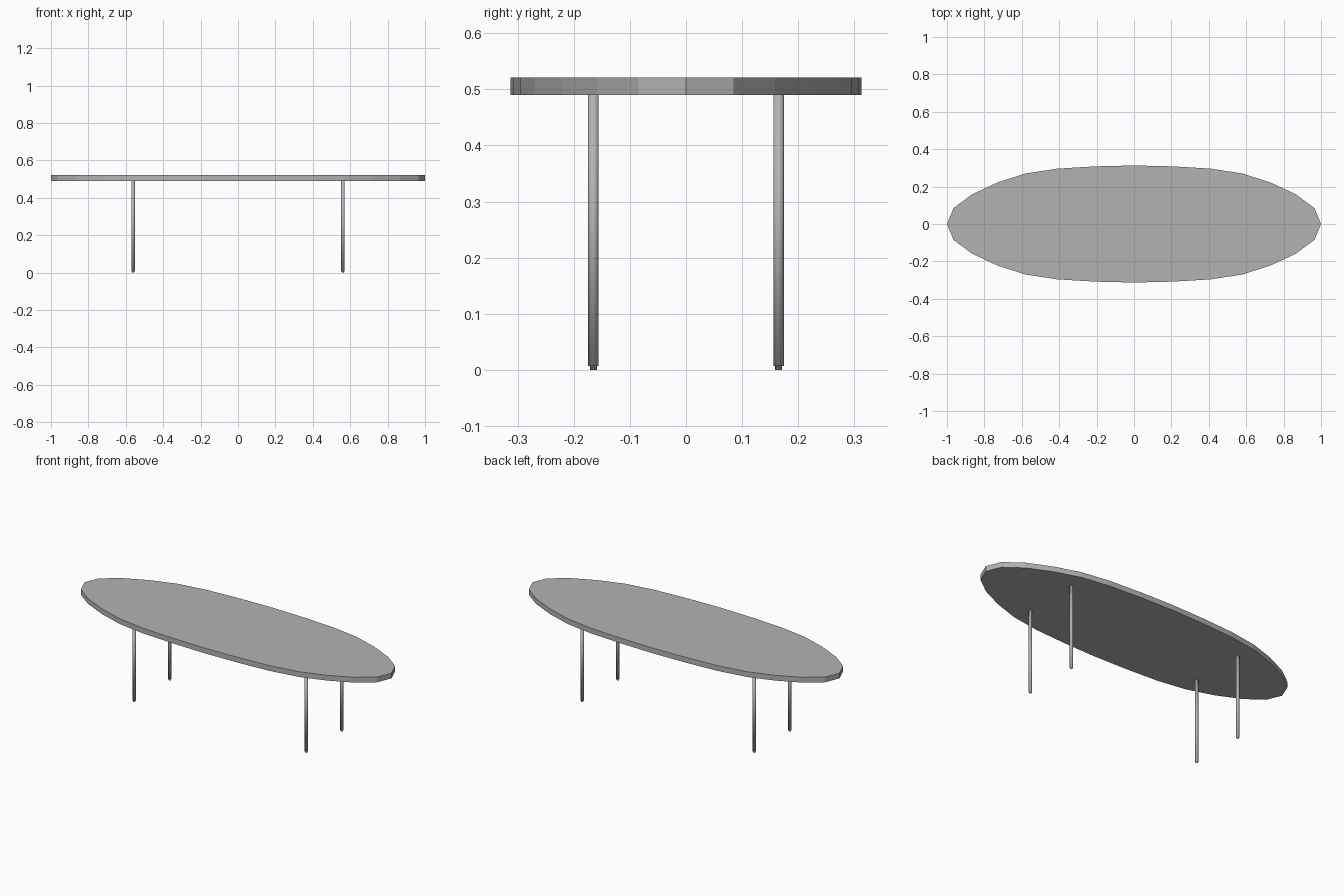
import bpy, bmesh
from math import cos, sin, tau

cube = bpy.data.objects.get("Cube")
if cube:
    bpy.data.objects.remove(cube)


def material(name, value):
    mat = bpy.data.materials.new(name)
    mat.use_nodes = True
    colour = (value, value, value, 1)
    mat.diffuse_color = colour
    mat.node_tree.nodes["Principled BSDF"].inputs["Base Color"].default_value = colour
    return mat


def add_object(name, bm, mat):
    bmesh.ops.recalc_face_normals(bm, faces=bm.faces)
    mesh = bpy.data.meshes.new(name)
    bm.to_mesh(mesh)
    bm.free()
    mesh.materials.append(mat)
    obj = bpy.data.objects.new(name, mesh)
    bpy.context.collection.objects.link(obj)
    return obj


grey = material("plain grey", 0.45)

# Tabletop: faceted oval, one quarter outline mirrored both ways
TOP, UNDERSIDE = 0.521, 0.49
quarter = [(1, 0), (0.965, 0.085), (0.865, 0.159), (0.73, 0.222),
           (0.58, 0.27), (0.41, 0.296), (0.21, 0.308), (0, 0.313)]
half = quarter + [(-x, y) for x, y in quarter[-2::-1]]
outline = half + [(x, -y) for x, y in half[-2:0:-1]]
bm = bmesh.new()
base = bm.faces.new([bm.verts.new((x, y, UNDERSIDE)) for x, y in outline])
extruded = bmesh.ops.extrude_face_region(bm, geom=[base], use_keep_orig=True)["geom"]
bmesh.ops.translate(bm, vec=(0, 0, TOP - UNDERSIDE),
                    verts=[v for v in extruded if isinstance(v, bmesh.types.BMVert)])
add_object("tabletop", bm, grey)


# Legs: slim round posts with a small stepped foot
def add_leg(name, x, y, sides=16):
    bm = bmesh.new()
    profile = [(0.006, 0), (0.006, 0.007), (0.0095, 0.007), (0.0095, UNDERSIDE)]
    rings = [[bm.verts.new((x + r * cos(tau * i / sides), y + r * sin(tau * i / sides), z))
              for i in range(sides)] for r, z in profile]
    for low, high in zip(rings, rings[1:]):
        for i in range(sides):
            j = (i + 1) % sides
            bm.faces.new((low[i], low[j], high[j], high[i]))
    bm.faces.new(rings[0])
    bm.faces.new(rings[-1])
    for face in bm.faces:
        face.smooth = True
    add_object(name, bm, grey)


for side, sx in (("left", 1), ("right", -1)):
    for end, sy in (("front", -1), ("back", 1)):
        add_leg(f"{end}_{side}_leg", sx * 0.561, sy * 0.165)
